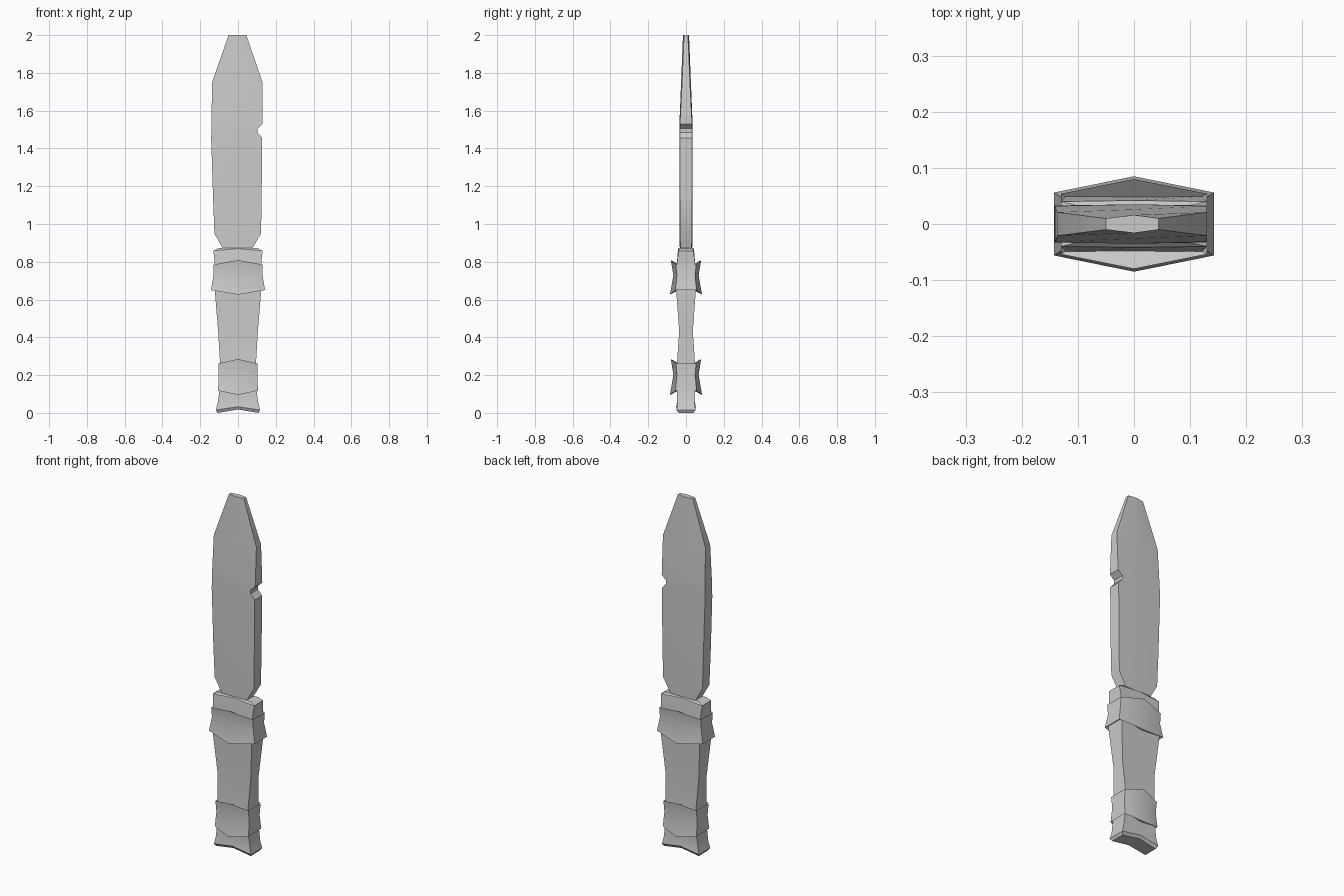
import bpy, bmesh, math


def loft(name, rows, cap_start=True, cap_end=True):
    """Skin six-sided sections: z, left x, right x, side half depth, middle half depth, middle z shift."""
    bm = bmesh.new()
    rings = []
    for z, xl, xr, ys, ym, dz in rows:
        pts = [(xl, -ys, z), (0, -ym, z + dz), (xr, -ys, z),
               (xr, ys, z), (0, ym, z + dz), (xl, ys, z)]
        rings.append([bm.verts.new(p) for p in pts])
    for a, b in zip(rings, rings[1:]):
        for i in range(6):
            j = (i + 1) % 6
            bm.faces.new((a[i], a[j], b[j], b[i]))
    # Each cap is two quads folded along the middle line
    for ring, wanted in ((rings[0], cap_start), (rings[-1], cap_end)):
        if wanted:
            bm.faces.new((ring[0], ring[1], ring[4], ring[5]))
            bm.faces.new((ring[1], ring[2], ring[3], ring[4]))
    bmesh.ops.recalc_face_normals(bm, faces=bm.faces[:])
    mesh = bpy.data.meshes.new(name)
    bm.to_mesh(mesh)
    bm.free()
    obj = bpy.data.objects.new(name, mesh)
    bpy.context.collection.objects.link(obj)
    bpy.ops.object.select_all(action='DESELECT')
    obj.select_set(True)
    bpy.context.view_layer.objects.active = obj
    bpy.ops.object.shade_smooth_by_angle(angle=math.radians(30))
    return obj


def sym(z, x, ys, ym, dz=0.0):
    return (z, -x, x, ys, ym, dz)


# Blade with a chipped right edge and a blunt tip
loft("blade", [
    (0.84, -0.07, 0.07, 0.03, 0.033, 0),
    (0.87, -0.08, 0.075, 0.03, 0.033, 0),
    (0.95, -0.125, 0.122, 0.031, 0.034, 0),
    (1.14, -0.132, 0.125, 0.033, 0.035, 0),
    (1.455, -0.142, 0.128, 0.033, 0.035, 0),
    (1.485, -0.141, 0.103, 0.033, 0.035, 0),
    (1.505, -0.141, 0.103, 0.033, 0.035, 0),
    (1.53, -0.141, 0.130, 0.032, 0.035, 0),
    (1.75, -0.137, 0.130, 0.021, 0.026, 0),
    (2.00, -0.050, 0.044, 0.010, 0.016, 0),
])

# Waisted grip with flared pommel
loft("handle", [
    sym(0.000, 0.108, 0.040, 0.042, 0.018),
    sym(0.015, 0.117, 0.050, 0.052, 0.018),
    sym(0.050, 0.108, 0.046, 0.046, 0.010),
    sym(0.120, 0.098, 0.048, 0.048),
    sym(0.260, 0.095, 0.048, 0.048),
    sym(0.430, 0.105, 0.036, 0.036),
    sym(0.650, 0.123, 0.052, 0.052),
    sym(0.780, 0.122, 0.049, 0.049),
    sym(0.858, 0.130, 0.040, 0.042, 0.012),
    sym(0.872, 0.105, 0.034, 0.034),
])

# Two concave wrapped bands, ends folded in to the grip
bands = {
    "upper_band": (0.650, 0.785, 0.143, 0.130, 0.130, 0.024, 0.115),
    "lower_band": (0.118, 0.262, 0.106, 0.102, 0.104, 0.023, 0.092),
}
for name, (z0, z1, x0, xm, x1, dz, xi) in bands.items():
    loft(name, [
        sym(z0 + 0.02, xi, 0.046, 0.046, -dz),
        sym(z0, x0, 0.056, 0.085, -dz),
        sym((z0 + z1) / 2 + 0.01, xm, 0.048, 0.067, 0),
        sym(z1, x1, 0.054, 0.080, dz),
        sym(z1 - 0.02, xi, 0.044, 0.044, dz),
    ], cap_start=False, cap_end=False)
